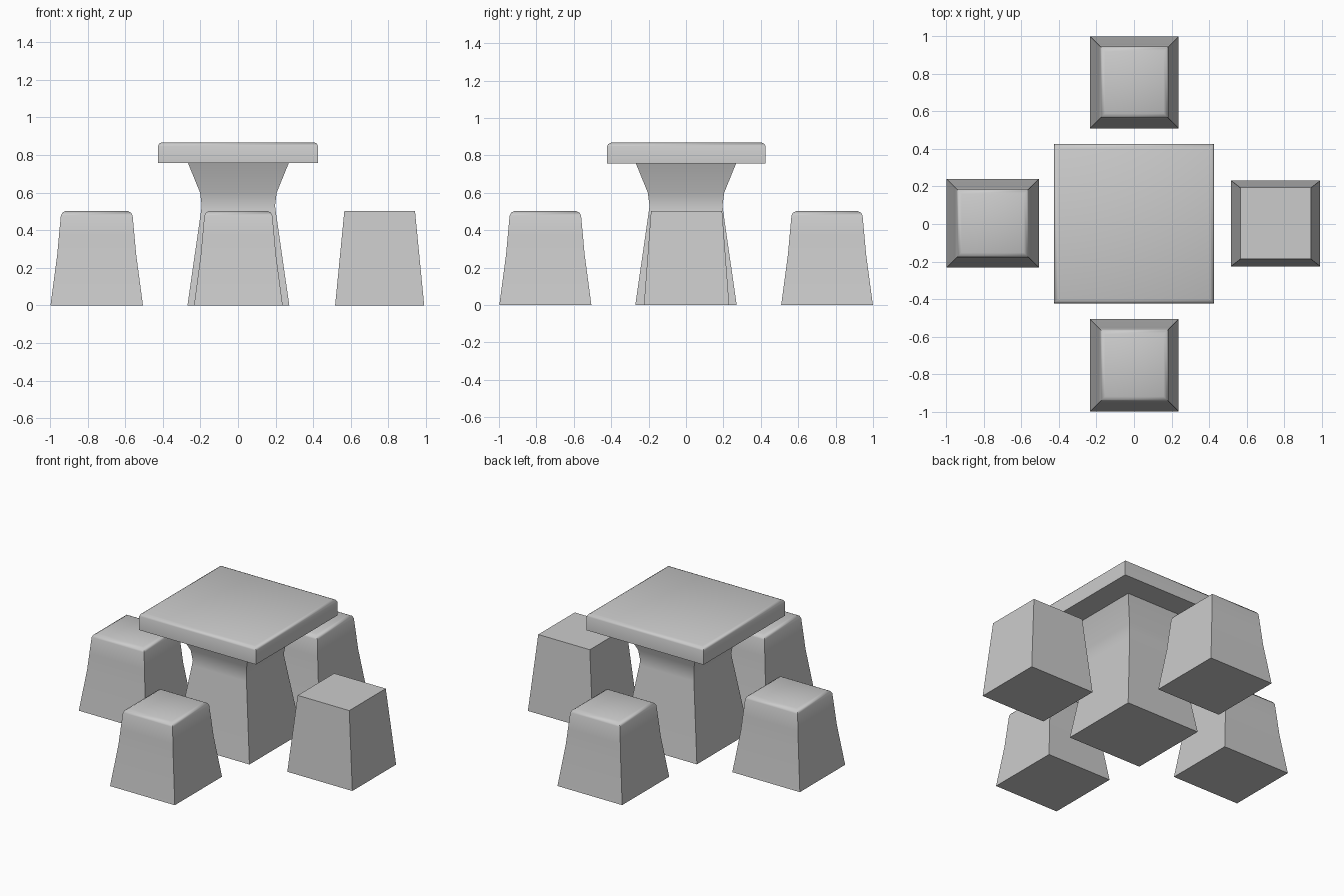
import bpy, bmesh, math

if "Cube" in bpy.data.objects:
    bpy.data.objects.remove(bpy.data.objects["Cube"])


def square_loft(name, cx, cy, rings):
    """Stack rectangular rings (half x, half y, z) into a closed block."""
    bm = bmesh.new()
    loops = [[bm.verts.new((sx * hx, sy * hy, z))
              for sx, sy in ((-1, -1), (1, -1), (1, 1), (-1, 1))]
             for hx, hy, z in rings]
    for a, b in zip(loops, loops[1:]):
        for i in range(4):
            j = (i + 1) % 4
            bm.faces.new((a[i], a[j], b[j], b[i]))
    bm.faces.new(loops[0][::-1])
    bm.faces.new(loops[-1])
    mesh = bpy.data.meshes.new(name)
    bm.to_mesh(mesh)
    bm.free()
    obj = bpy.data.objects.new(name, mesh)
    obj.location = (cx, cy, 0)
    bpy.context.collection.objects.link(obj)
    bpy.ops.object.select_all(action='DESELECT')
    obj.select_set(True)
    bpy.context.view_layer.objects.active = obj
    bpy.ops.object.shade_smooth_by_angle(angle=math.radians(40))
    return obj


# Table top with softened upper rim
square_loft("table_top", 0, 0.002,
            [(0.426, 0.424, 0.757), (0.426, 0.424, 0.848),
             (0.419, 0.417, 0.861), (0.404, 0.402, 0.868)])

# Waisted pedestal
square_loft("pedestal", 0.002, 0,
            [(h, h, z) for h, z in ((0.271, 0), (0.199, 0.5), (0.195, 0.53),
                                    (0.204, 0.6), (0.268, 0.757))])

# Three flared stools with rounded seats: (inset, height)
flare = [(0, 0), (0.036, 0.27), (0.045, 0.37), (0.055, 0.478),
         (0.063, 0.493), (0.080, 0.502)]
for name, cx, cy, hx, hy in (("left_stool", -0.752, 0.004, 0.246, 0.236),
                             ("front_stool", 0.002, -0.752, 0.236, 0.246),
                             ("back_stool", 0.002, 0.754, 0.236, 0.245)):
    square_loft(name, cx, cy, [(hx - d, hy - d, z) for d, z in flare])

# Plain straight-tapered stool
square_loft("right_stool", 0.754, 0.003,
            [(0.237, 0.228, 0), (0.188, 0.190, 0.502)])
